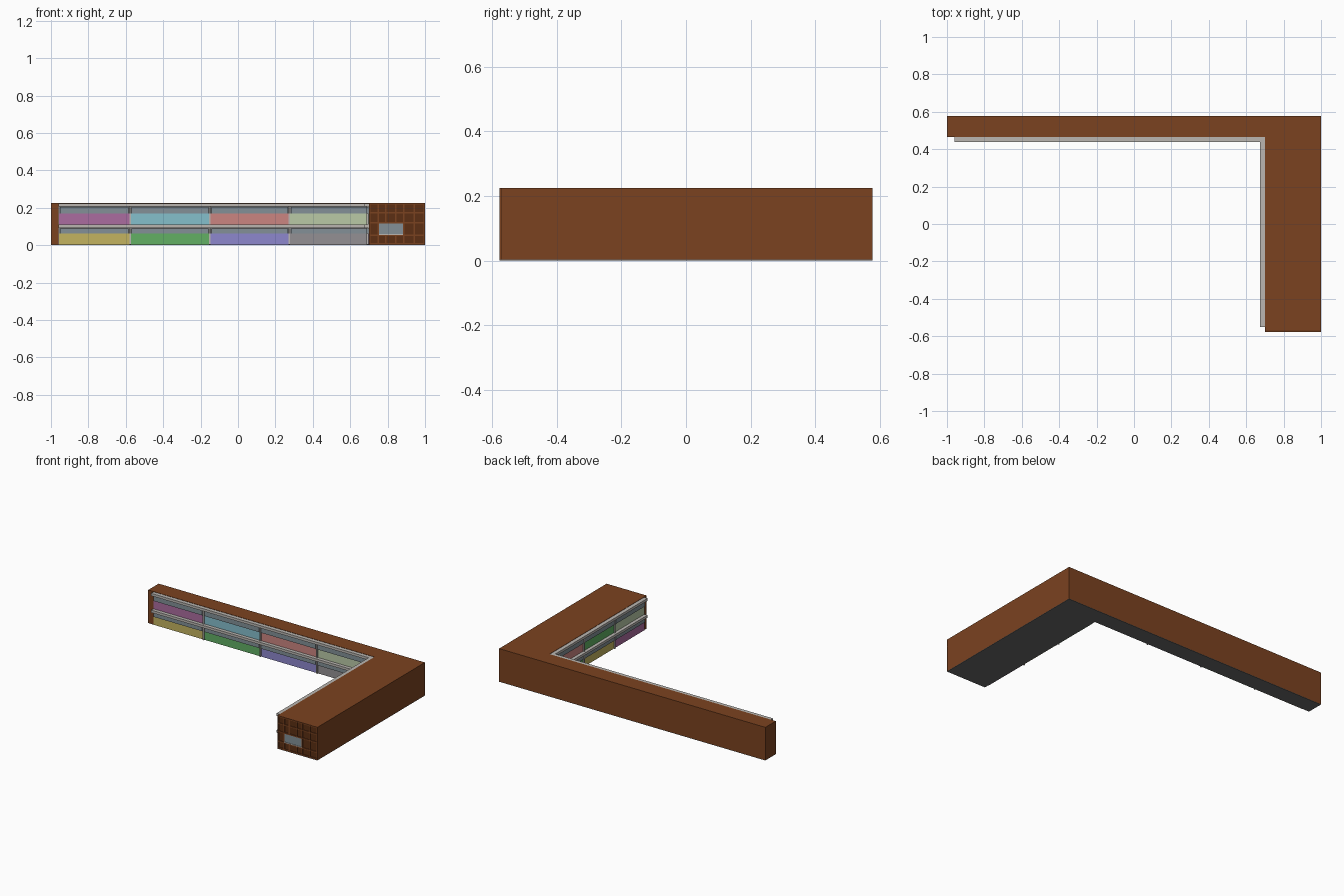
import bpy, bmesh

if "Cube" in bpy.data.objects:
    bpy.data.objects.remove(bpy.data.objects["Cube"])

H, W, D = 0.225, 1.0, 0.577      # height, half width, half depth
BACK_Y, SIDE_X = 0.465, 0.70     # shop walls of the two wings


def material(name, rgb):
    m = bpy.data.materials.new(name)
    m.diffuse_color = (*[(c / 255) ** 2.2 for c in rgb], 1)
    m.use_nodes = True
    m.node_tree.nodes["Principled BSDF"].inputs["Base Color"].default_value = m.diffuse_color
    return m


brown = material("brown_brick", (122, 68, 37))
dark = material("dark_brown", (92, 50, 26))
trim = material("light_trim", (185, 181, 176))
sign = material("sign_grey", (130, 143, 150))
frame = material("frame_grey", (120, 120, 122))
base = material("base_grey", (105, 105, 105))
COLS = {
    "purple": (170, 108, 158), "cyan": (132, 190, 203), "red": (202, 132, 128),
    "sage": (184, 200, 165), "yellow": (194, 178, 96), "green": (98, 174, 100),
    "blue": (140, 134, 204), "grey": (146, 143, 146)}
shop = {k: material("shop_" + k, v) for k, v in COLS.items()}


def finish(name, bm, mat):
    bmesh.ops.recalc_face_normals(bm, faces=bm.faces)
    me = bpy.data.meshes.new(name)
    bm.to_mesh(me)
    bm.free()
    ob = bpy.data.objects.new(name, me)
    me.materials.append(mat)
    bpy.context.collection.objects.link(ob)
    return ob


def box(name, lo, hi, mat):
    bm = bmesh.new()
    bmesh.ops.create_cube(bm, size=1)
    for v in bm.verts:
        v.co = [(lo[i] + hi[i]) / 2 + v.co[i] * (hi[i] - lo[i]) for i in range(3)]
    return finish(name, bm, mat)


def l_block(name, z0, z1, front, mat):
    pts = [(-W, D), (-W, BACK_Y), (SIDE_X, BACK_Y), (SIDE_X, front), (W, front), (W, D)]
    bm = bmesh.new()
    f = bm.faces.new([bm.verts.new((x, y, z0)) for x, y in pts])
    r = bmesh.ops.extrude_face_region(bm, geom=[f])
    top = [v for v in r["geom"] if isinstance(v, bmesh.types.BMVert)]
    bmesh.ops.translate(bm, verts=top, vec=(0, 0, z1 - z0))
    return finish(name, bm, mat)


# L-shaped building on a grey base
l_block("base_slab", 0, 0.003, -D, base)
l_block("building", 0.003, H, -D + 0.008, brown)


def facade(tag, place, start, end, posts, upper, lower):
    """Two storeys of shops; place(u, depth) maps wall length and projection to x, y."""
    def part(name, u0, u1, d, z0, z1, mat):
        a, b = place(u0, 0), place(u1, d)
        box(f"{tag}_{name}", (min(a[0], b[0]), min(a[1], b[1]), z0),
            (max(a[0], b[0]), max(a[1], b[1]), z1), mat)

    edges = [start] + posts + [end]
    for s, (z0, cols) in enumerate([(0.003, lower), (0.111, upper)]):
        z_sign = z0 + 0.058
        z_rail = 0.092 if s == 0 else 0.206
        part(f"backing_{s}", start, end, 0.003, z0, z_rail, frame)
        part(f"walkway_ledge_{s}", start, end, 0.026, z_rail, z_rail + 0.017, trim)
        for i, c in enumerate(cols):
            u0, u1 = edges[i] + 0.004, edges[i + 1] - 0.004
            part(f"shopfront_{s}_{i}", u0, u1, 0.006, z0, z_sign, shop[c])
            part(f"sign_{s}_{i}", u0 + 0.004, u1 - 0.004, 0.014, z_sign, z_rail - 0.002, sign)
        for i, p in enumerate(posts):
            part(f"post_{s}_{i}", p - 0.004, p + 0.004, 0.014, z0, z_rail, trim)


# shopfronts of the back wing and the side wing
facade("back", lambda u, d: (u, BACK_Y - d), -0.96, SIDE_X, [-0.577, -0.15, 0.275],
       ["purple", "cyan", "red", "sage"], ["yellow", "green", "blue", "grey"])
facade("side", lambda u, d: (SIDE_X - d, u), -0.55, BACK_Y - 0.026, [-0.22, 0.11],
       ["sage", "green", "red"], ["purple", "yellow", "green"])

# framed end wall of the side wing, with one window
Y0, Y1 = -D, -D + 0.008
box("end_wall_back", (SIDE_X, Y1 - 0.003, 0.003), (W, Y1, H), dark)
for i, x in enumerate([0.70, 0.745, 0.785, 0.84, 0.882, 0.938, 0.992]):
    cuts = [(0.003, 0.055), (0.115, H)] if 0.75 < x < 0.87 else [(0.003, H)]
    for j, (z0, z1) in enumerate(cuts):
        box(f"end_mullion_{i}_{j}", (x, Y0, z0), (x + 0.008, Y1, z1), brown)
for i, z in enumerate([0.003, 0.049, 0.115, 0.17, 0.217]):
    box(f"end_rail_{i}", (SIDE_X, Y0 + 0.0005, z), (W, Y1, z + 0.008), brown)
box("end_window", (0.75, Y0 + 0.003, 0.057), (0.882, Y1, 0.115), sign)
box("end_window_sill", (0.75, Y0, 0.054), (0.882, Y1, 0.059), trim)
